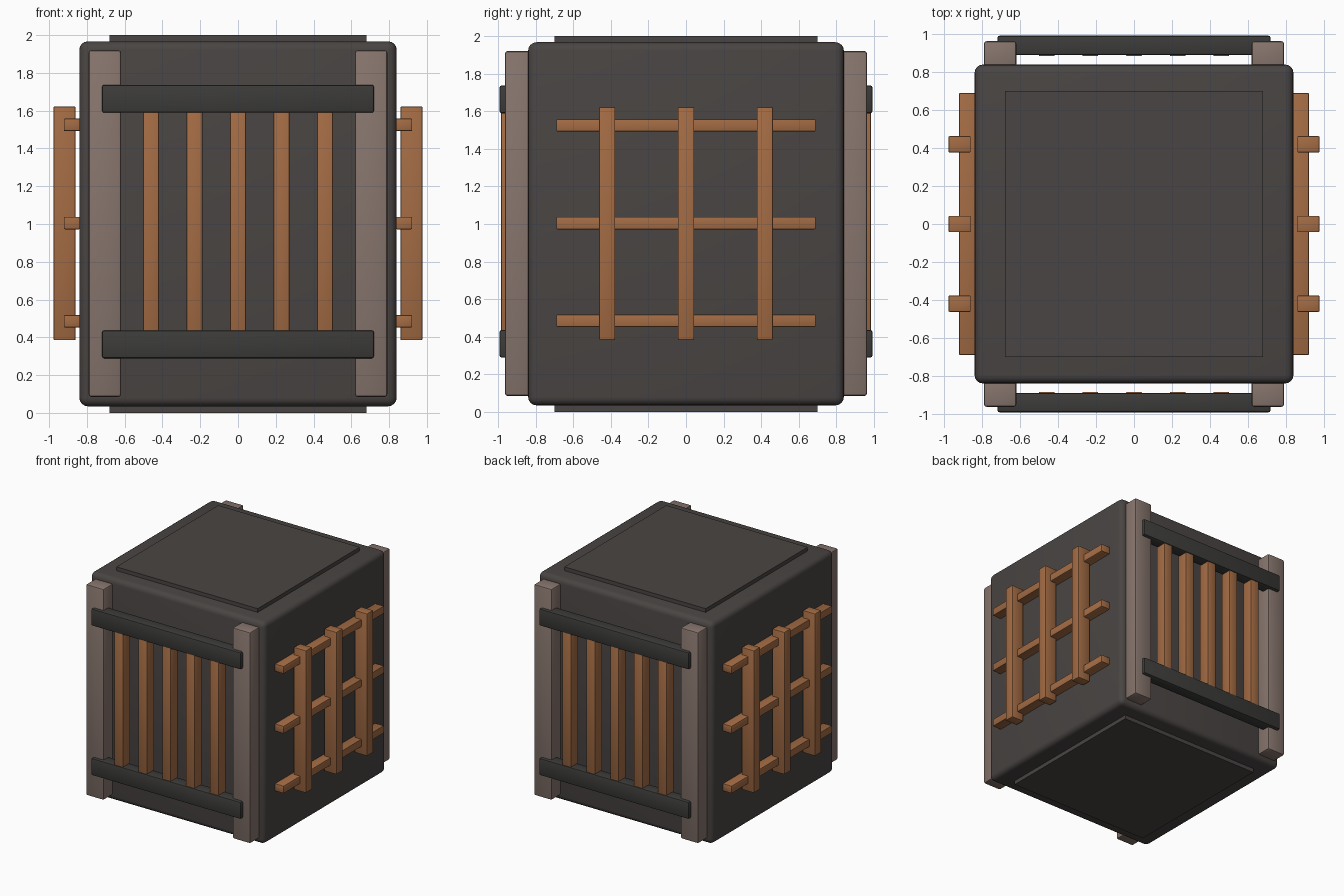
import bpy

if "Cube" in bpy.data.objects:
    bpy.data.objects.remove(bpy.data.objects["Cube"])


def material(name, rgb):
    m = bpy.data.materials.new(name)
    m.diffuse_color = (*rgb, 1)
    m.use_nodes = True
    m.node_tree.nodes["Principled BSDF"].inputs["Base Color"].default_value = m.diffuse_color
    return m


charcoal = material("charcoal", (0.067, 0.059, 0.056))
dark_iron = material("dark_iron", (0.045, 0.044, 0.042))
taupe = material("taupe", (0.242, 0.178, 0.153))
wood = material("warm_wood", (0.371, 0.150, 0.058))


def box(name, x, y, z, mat, bevel=0.01, segments=2):
    """Bevelled box filling the given (min, max) range on each axis."""
    bounds = (x, y, z)
    bpy.ops.mesh.primitive_cube_add(
        size=1, location=[(min(b) + max(b)) / 2 for b in bounds])
    ob = bpy.context.object
    ob.name = name
    ob.scale = [max(b) - min(b) for b in bounds]
    bpy.ops.object.transform_apply(location=False, rotation=False, scale=True)
    ob.data.materials.append(mat)
    if bevel:
        mod = ob.modifiers.new("bevel", "BEVEL")
        mod.width = bevel
        mod.segments = segments
        bpy.ops.object.modifier_apply(modifier=mod.name)
        bpy.ops.object.shade_smooth_by_angle()
    return ob


# Main block with raised top and bottom plates
box("body", (-0.84, 0.84), (-0.84, 0.84), (0.035, 1.967), charcoal, 0.045, 4)
box("top_plate", (-0.68, 0.68), (-0.70, 0.70), (1.94, 2.0), charcoal, 0)
box("bottom_plate", (-0.68, 0.68), (-0.70, 0.70), (0.0, 0.06), charcoal, 0)

# Front and back: corner posts, rails and vertical slats
for s, side in ((-1, "front"), (1, "back")):
    for x in (-0.705, 0.705):
        box(side + "_post", (x - 0.086, x + 0.086), (s * 0.80, s * 0.963),
            (0.085, 1.92), taupe, 0.014)
    for z in (0.363, 1.663):
        box(side + "_rail", (-0.72, 0.72), (s * 0.89, s * 0.992),
            (z - 0.074, z + 0.074), dark_iron, 0.012)
    for i in range(-2, 3):
        x = i * 0.23
        box(side + "_slat", (x - 0.042, x + 0.042), (s * 0.884, s * 0.984),
            (0.41, 1.615), wood, 0.006)

# Left and right: crossed lattice bars
for s, side in ((-1, "left"), (1, "right")):
    for i in (-1, 0, 1):
        y, z = i * 0.42, 1.005 + i * 0.52
        box(side + "_upright_bar", (s * 0.86, s * 0.977),
            (y - 0.043, y + 0.043), (0.385, 1.622), wood, 0.006)
        box(side + "_cross_bar", (s * 0.835, s * 0.922),
            (-0.69, 0.69), (z - 0.033, z + 0.033), wood, 0.006)
